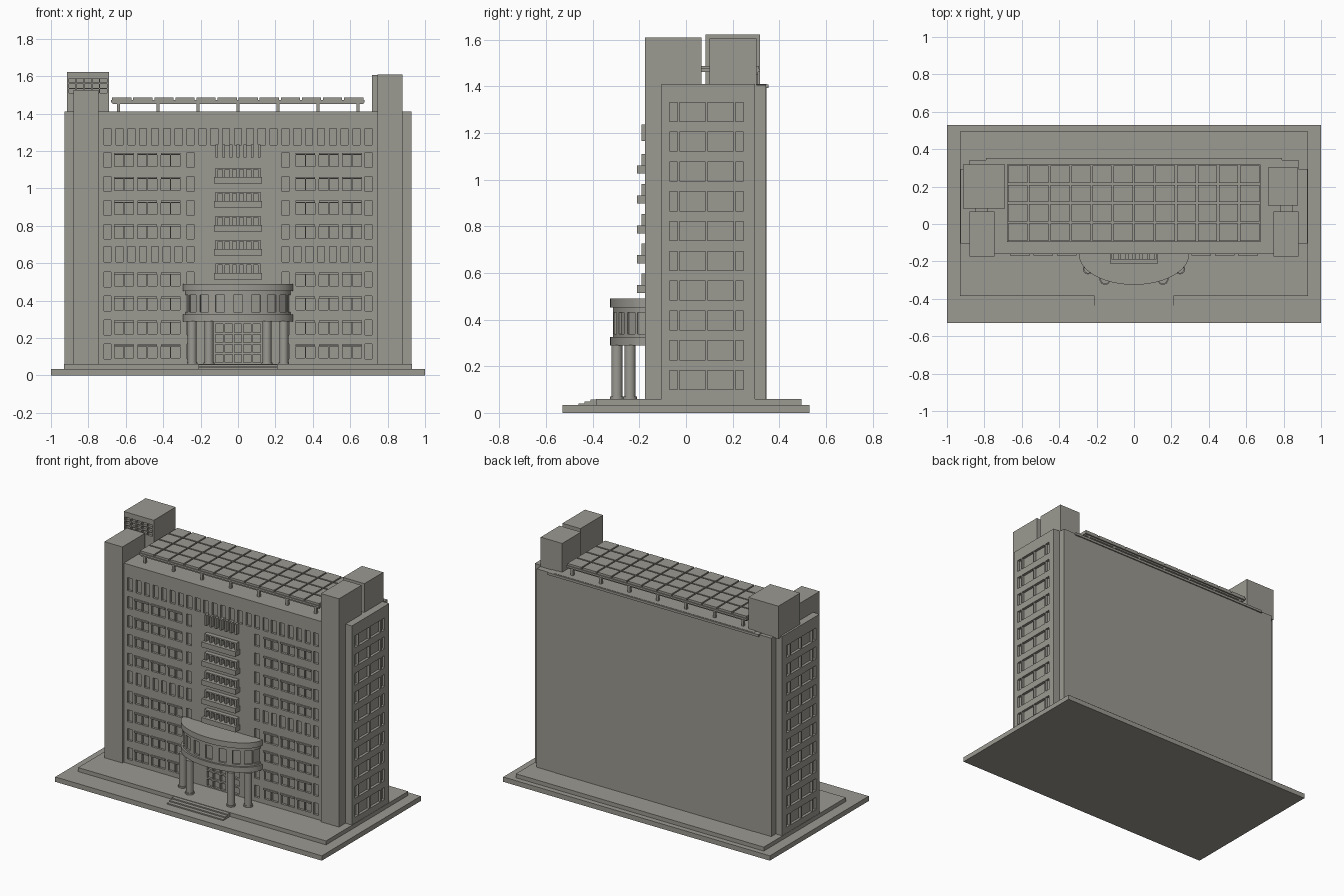
import bpy, bmesh, math

if "Cube" in bpy.data.objects:
    bpy.data.objects.remove(bpy.data.objects["Cube"])

grey = bpy.data.materials.new("warm_grey_concrete")
grey.diffuse_color = (0.33, 0.32, 0.285, 1)
grey.use_nodes = True
grey.node_tree.nodes["Principled BSDF"].inputs["Base Color"].default_value = grey.diffuse_color


def finish(bm, name, hidden=False):
    bmesh.ops.recalc_face_normals(bm, faces=bm.faces)
    me = bpy.data.meshes.new(name)
    bm.to_mesh(me)
    bm.free()
    me.materials.append(grey)
    ob = bpy.data.objects.new(name, me)
    bpy.context.collection.objects.link(ob)
    if hidden:
        ob.hide_render = True
        ob.display_type = 'WIRE'
    return ob


def add_box(bm, x0, x1, y0, y1, z0, z1):
    v = [bm.verts.new((x, y, z)) for x in (x0, x1) for y in (y0, y1) for z in (z0, z1)]
    for f in ((0, 1, 3, 2), (4, 6, 7, 5), (0, 4, 5, 1), (2, 3, 7, 6), (0, 2, 6, 4), (1, 5, 7, 3)):
        bm.faces.new([v[i] for i in f])


def boxes(name, items, hidden=False):
    bm = bmesh.new()
    for b in items:
        add_box(bm, *b)
    return finish(bm, name, hidden)


def cut(ob, cutter):
    m = ob.modifiers.new("openings", 'BOOLEAN')
    m.operation = 'DIFFERENCE'
    m.solver = 'EXACT'
    m.object = cutter


def mirrored(b):
    return (-b[1], -b[0]) + tuple(b[2:])


FLOOR = 0.1277
WALL = -0.16          # front wall plane
ROOF = 1.41

# Ground slabs and entrance steps
boxes("ground_slab", [(-1, 1, -0.53, 0.53, 0, 0.033)])
boxes("plinth", [(-0.93, 0.93, -0.385, 0.495, 0.033, 0.06)])
boxes("entrance_steps", [(-0.21, 0.21, -0.46 + 0.025 * i, -0.385, 0.033 + 0.008 * i, 0.041 + 0.008 * i)
                         for i in range(3)])

# Main block with recessed front windows
main = boxes("main_block", [(-0.75, 0.75, WALL, 0.345, 0.06, ROOF)])
cuts, hoods = [], []
for k in range(9):
    z = 1.152 - k * 0.128
    if k == 4:                       # storey of narrow windows
        for i in range(8):
            x = -0.697 + i * 0.0632
            cuts.append((x - 0.019, x + 0.019, 0.607, 0.69))
        continue
    for x in (-0.697, -0.254):
        cuts.append((x - 0.019, x + 0.019, z - 0.04, z + 0.04))
    for x in (-0.61, -0.485, -0.36):
        cuts.append((x - 0.051, x - 0.003, z - 0.035, z + 0.027))
        cuts.append((x + 0.003, x + 0.051, z - 0.035, z + 0.027))
        hoods.append((x - 0.053, x + 0.053, -0.169, WALL, z + 0.028, z + 0.038))
cuts += [(-c[1], -c[0], c[2], c[3]) for c in cuts]
for i in range(23):                  # top storey of narrow windows
    x = -0.697 + i * 1.394 / 22
    cuts.append((x - 0.019, x + 0.019, 1.232, 1.32))
for i in range(5):                   # glazed entrance grid
    for j in range(4):
        x, z = (i - 2) * 0.05, 0.09 + j * 0.054
        cuts.append((x - 0.02, x + 0.02, z - 0.022, z + 0.022))
cut(main, boxes("front_window_cutter",
                [(a, b, WALL - 0.05, WALL + 0.015, c, d) for a, b, c, d in cuts], True))
boxes("window_hoods", hoods + [mirrored(h) for h in hoods])

# Central bay: mullions and balcony bands
boxes("bay_mullions", [(x - 0.007, x + 0.007, -0.19, WALL, 1.165 - 0.128 * k, 1.235 - 0.128 * k)
                       for k in range(6) for x in [-0.113 + i * 0.226 / 6 for i in range(7)]])
boxes("bay_lintels", [(-0.12, 0.12, -0.19, WALL, 1.229 - 0.128 * k, 1.237 - 0.128 * k) for k in range(1, 6)])
boxes("balcony_bands", [(-0.127, 0.127, -0.21, WALL, 1.025 - 0.128 * k, 1.06 - 0.128 * k) for k in range(5)])

# Rear core and roof lip
boxes("rear_core", [(0.74, 0.88, 0.05, 0.343, 0.06, 1.405), (-0.88, -0.74, 0.05, 0.343, 0.06, 1.405)])
boxes("roof_lip", [(-0.79, 0.79, 0.3, 0.353, 1.392, 1.408)])

# Side wings with recessed windows
columns = [(-0.07, -0.036), (-0.028, 0.083), (0.092, 0.203), (0.212, 0.246)]
for side, s in (("right", 1), ("left", -1)):
    b = (0.745, 0.928, -0.105, 0.295, 0.06, ROOF)
    wing = boxes(side + "_wing", [b if s > 0 else mirrored(b)])
    holes = []
    for k in range(10):
        z = 1.29 - k * FLOOR
        for y0, y1 in columns:
            h = (0.91, 0.97, y0, y1, z - 0.041, z + 0.041)
            holes.append(h if s > 0 else mirrored(h))
    cut(wing, boxes(side + "_wing_cutter", holes, True))

# Front towers and rooftop rooms
boxes("right_front_tower", [(0.745, 0.88, -0.175, 0.067, 0.06, 1.608)])
boxes("left_front_tower", [(-0.88, -0.745, -0.175, 0.067, 0.06, 1.525)])
boxes("right_roof_room", [(0.717, 0.878, 0.1, 0.303, 1.4, 1.605)])
left_room = boxes("left_roof_room", [(-0.915, -0.69, 0.083, 0.318, 1.4, 1.622)])
cut(left_room, boxes("vent_cutter", [
    (x - 0.018, x + 0.018, 0.05, 0.1, z - 0.011, z + 0.011)
    for x in [-0.8025 + (i - 2) * 0.042 for i in range(5)]
    for z in (1.52, 1.548, 1.576)], True))
boxes("roof_links", [(0.78, 0.85, 0.06, 0.105, 1.46, 1.478), (-0.85, -0.78, 0.06, 0.09, 1.46, 1.478)])

# Solar canopy: posts, beams, slab, separate panels
posts = [(x - 0.008, x + 0.008, y - 0.008, y + 0.008, 1.405, 1.46)
         for x in [-0.64 + i * 0.2135 for i in range(7)] for y in (-0.08, 0.11, 0.3)]
boxes("canopy_posts", posts)
boxes("canopy_beams", [(-0.67, 0.67, y - 0.008, y + 0.008, 1.45, 1.463) for y in (-0.08, 0.11, 0.3)])
boxes("canopy_slab", [(-0.678, 0.675, -0.095, 0.318, 1.46, 1.473)])
pw, pd = 1.353 / 12, 0.413 / 4
boxes("solar_panels", [(-0.678 + i * pw + 0.005, -0.678 + (i + 1) * pw - 0.005,
                        -0.095 + j * pd + 0.005, -0.095 + (j + 1) * pd - 0.005, 1.473, 1.487)
                       for i in range(12) for j in range(4)])


# Curved entrance pavilion
def half_drum(name, rx, ry, z0, z1, n=40):
    bm = bmesh.new()
    pts = [(rx, WALL + 0.005)]
    pts += [(rx * math.cos(math.pi * i / n), WALL - ry * math.sin(math.pi * i / n)) for i in range(n + 1)]
    pts += [(-rx, WALL + 0.005)]
    f = bm.faces.new([bm.verts.new((x, y, z0)) for x, y in pts])
    top = bmesh.ops.extrude_face_region(bm, geom=[f])['geom']
    bmesh.ops.translate(bm, vec=(0, 0, z1 - z0), verts=[v for v in top if isinstance(v, bmesh.types.BMVert)])
    return finish(bm, name)


def smooth(ob):
    bpy.ops.object.select_all(action='DESELECT')
    ob.select_set(True)
    bpy.context.view_layer.objects.active = ob
    bpy.ops.object.shade_smooth_by_angle()


for nm, rx, ry, z0, z1 in (("pavilion_floor", 0.295, 0.165, 0.288, 0.325),
                           ("pavilion_roof", 0.295, 0.165, 0.452, 0.49)):
    smooth(half_drum(nm, rx, ry, z0, z1))
drum = half_drum("pavilion_drum", 0.282, 0.153, 0.32, 0.455)
bm = bmesh.new()
for i in range(9):                   # openings follow the curve
    a = math.pi * (i + 0.5) / 9
    x, y = 0.282 * math.cos(a), WALL - 0.153 * math.sin(a)
    ang = math.atan2(-math.sin(a) / 0.153, math.cos(a) / 0.282)
    start = len(bm.verts)
    add_box(bm, -0.012, 0.04, -0.024, 0.024, 0.338, 0.43)
    bm.verts.ensure_lookup_table()
    for v in bm.verts[start:]:
        px, py = v.co.x, v.co.y
        v.co.x = x + px * math.cos(ang) - py * math.sin(ang)
        v.co.y = y + px * math.sin(ang) + py * math.cos(ang)
cut(drum, finish(bm, "pavilion_window_cutter", True))

# Round columns with low bases
for s in (-1, 1):
    for x, y in ((0.245, -0.24), (0.155, -0.296)):
        for part, r, z0, z1 in (("column", 0.024, 0.06, 0.29), ("column_base", 0.029, 0.06, 0.07)):
            bpy.ops.mesh.primitive_cylinder_add(vertices=24, radius=r, depth=z1 - z0,
                                                location=(s * x, y, (z0 + z1) / 2))
            ob = bpy.context.object
            ob.name = part
            ob.data.materials.append(grey)
            smooth(ob)
